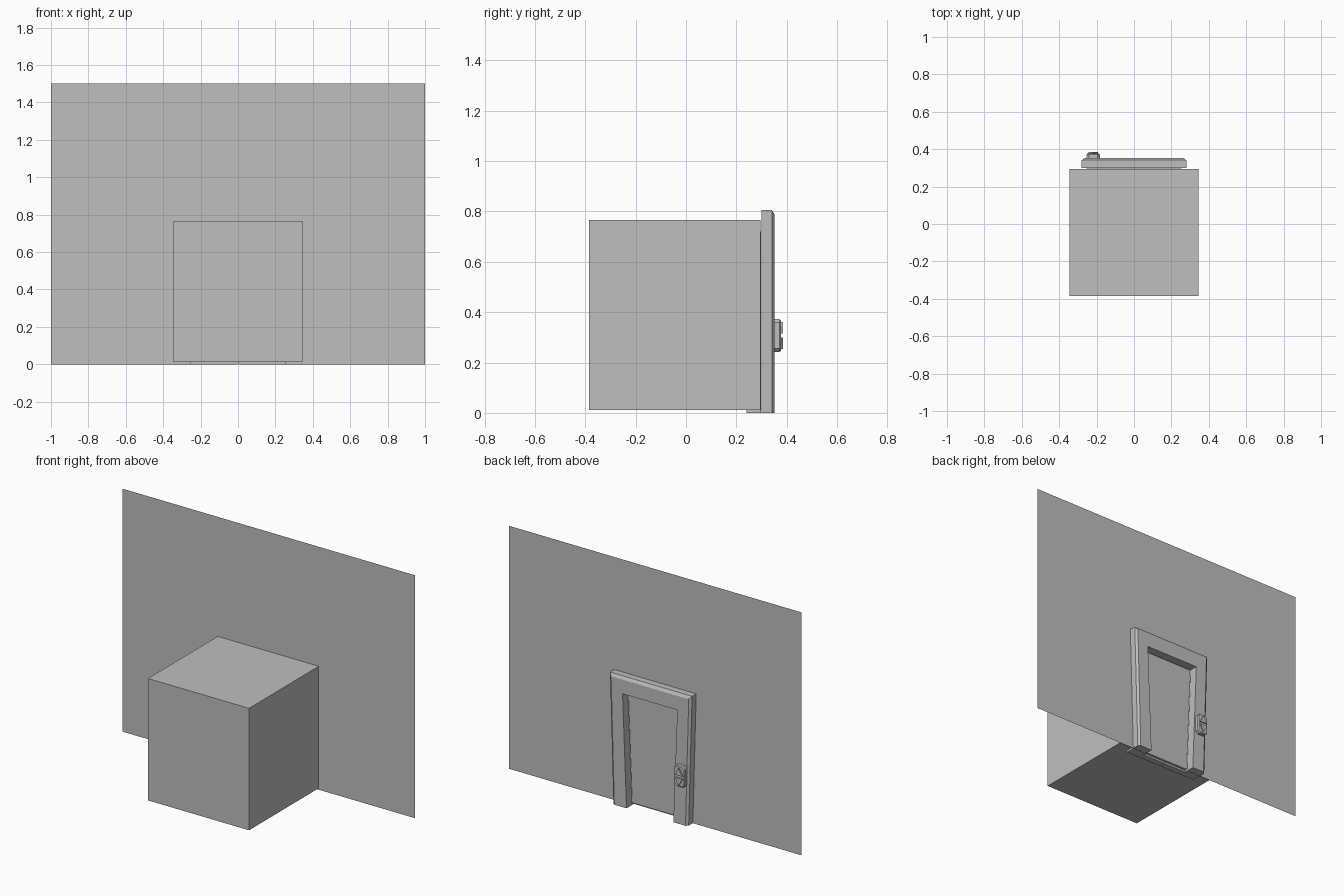
import bpy, bmesh

cube = bpy.data.objects.get("Cube")
if cube:
    bpy.data.objects.remove(cube, do_unlink=True)

grey = bpy.data.materials.new("plain grey")
grey.use_nodes = True
COLOR = (0.52, 0.52, 0.52, 1)
grey.diffuse_color = COLOR
grey.node_tree.nodes["Principled BSDF"].inputs["Base Color"].default_value = COLOR

WALL_Y = 0.30
FRONT_Y = 0.352          # face of the door surround
DOOR_Y = 0.28            # face of the sliding doors


def finish(name, bm, recalc=True):
    if recalc:
        bmesh.ops.recalc_face_normals(bm, faces=bm.faces)
    mesh = bpy.data.meshes.new(name)
    bm.to_mesh(mesh)
    bm.free()
    mesh.materials.append(grey)
    obj = bpy.data.objects.new(name, mesh)
    bpy.context.collection.objects.link(obj)
    return obj


def box(name, x, y, z, open_back=False):
    bm = bmesh.new()
    bmesh.ops.create_cube(bm, size=1)
    for v in bm.verts:
        v.co = [r[0] if c < 0 else r[1] for c, r in zip(v.co, (x, y, z))]
    if open_back:
        back = [f for f in bm.faces if all(v.co.y == y[1] for v in f.verts)]
        bmesh.ops.delete(bm, geom=back, context='FACES_ONLY')
    return finish(name, bm)


def arch(bottom, top, height):
    """Doorway outline from foot to foot, narrower at the floor."""
    return [(bottom, 0), (top, height), (-top, height), (-bottom, 0)]


def strips(name, loops, closed=False):
    """Bridge successive (outline, y) loops with quads."""
    bm = bmesh.new()
    rows = [[bm.verts.new((x, y, z)) for x, z in pts] for pts, y in loops]
    pairs = list(zip(rows, rows[1:]))
    if closed:
        pairs.append((rows[-1], rows[0]))
    for a, b in pairs:
        for i in range(len(a) - 1):
            bm.faces.new((a[i], a[i + 1], b[i + 1], b[i]))
    if closed:               # soles of both feet
        for i in (0, -1):
            bm.faces.new([r[i] for r in rows])
    return finish(name, bm)


def prism(name, loops):
    """Solid stacked along y from closed outlines."""
    bm = bmesh.new()
    rows = [[bm.verts.new((x, y, z)) for x, z in pts] for pts, y in loops]
    n = len(rows[0])
    for a, b in zip(rows, rows[1:]):
        for i in range(n):
            j = (i + 1) % n
            bm.faces.new((a[i], a[j], b[j], b[i]))
    bm.faces.new(rows[0])
    bm.faces.new(rows[-1])
    return finish(name, bm)


# Lift car
box("lift_car", (-0.345, 0.345), (-0.385, 0.295), (0.012, 0.765), open_back=True)

# Thin wall with the doorway left open
opening = arch(0.16, 0.187, 0.70)
strips("wall", [(arch(1, 1, 1.5), WALL_Y), (opening, WALL_Y)])

# Door surround with a chamfered outer edge and deep reveals
strips("door_surround", [
    (arch(0.257, 0.28, 0.805), WALL_Y),
    (arch(0.257, 0.28, 0.805), 0.341),
    (arch(0.243, 0.265, 0.787), FRONT_Y),
    (opening, FRONT_Y),
    (opening, WALL_Y)], closed=True)
strips("door_reveal", [
    (arch(0.255, 0.255, 0.72), WALL_Y - 0.002),
    (arch(0.255, 0.255, 0.72), DOOR_Y),
    (opening, DOOR_Y),
    (opening, WALL_Y - 0.002)], closed=True)

# Pair of sliding doors
for side, x in (("left", (0.003, 0.255)), ("right", (-0.255, -0.003))):
    box(side + "_door", x, (0.24, DOOR_Y), (0, 0.72))


# Call panel with clipped corners
def clipped(cx, cz, w, h, c):
    quarter = [(w, h - c), (w - c, h)]
    pts = quarter + [(-x, z) for x, z in reversed(quarter)]
    pts += [(-x, -z) for x, z in pts]
    return [(cx + x, cz + z) for x, z in pts]


PX, PZ = -0.218, 0.307
prism("call_panel", [
    (clipped(PX, PZ, 0.036, 0.065, 0.014), FRONT_Y),
    (clipped(PX, PZ, 0.036, 0.065, 0.014), 0.371),
    (clipped(PX, PZ, 0.031, 0.060, 0.012), 0.377)])

# Up and down arrow buttons
for name, s in (("up_button", 1), ("down_button", -1)):
    tri = [(PX - 0.026, PZ + s * 0.008), (PX + 0.026, PZ + s * 0.008),
           (PX, PZ + s * 0.054)]
    prism(name, [(tri, 0.376), (tri, 0.385)])
